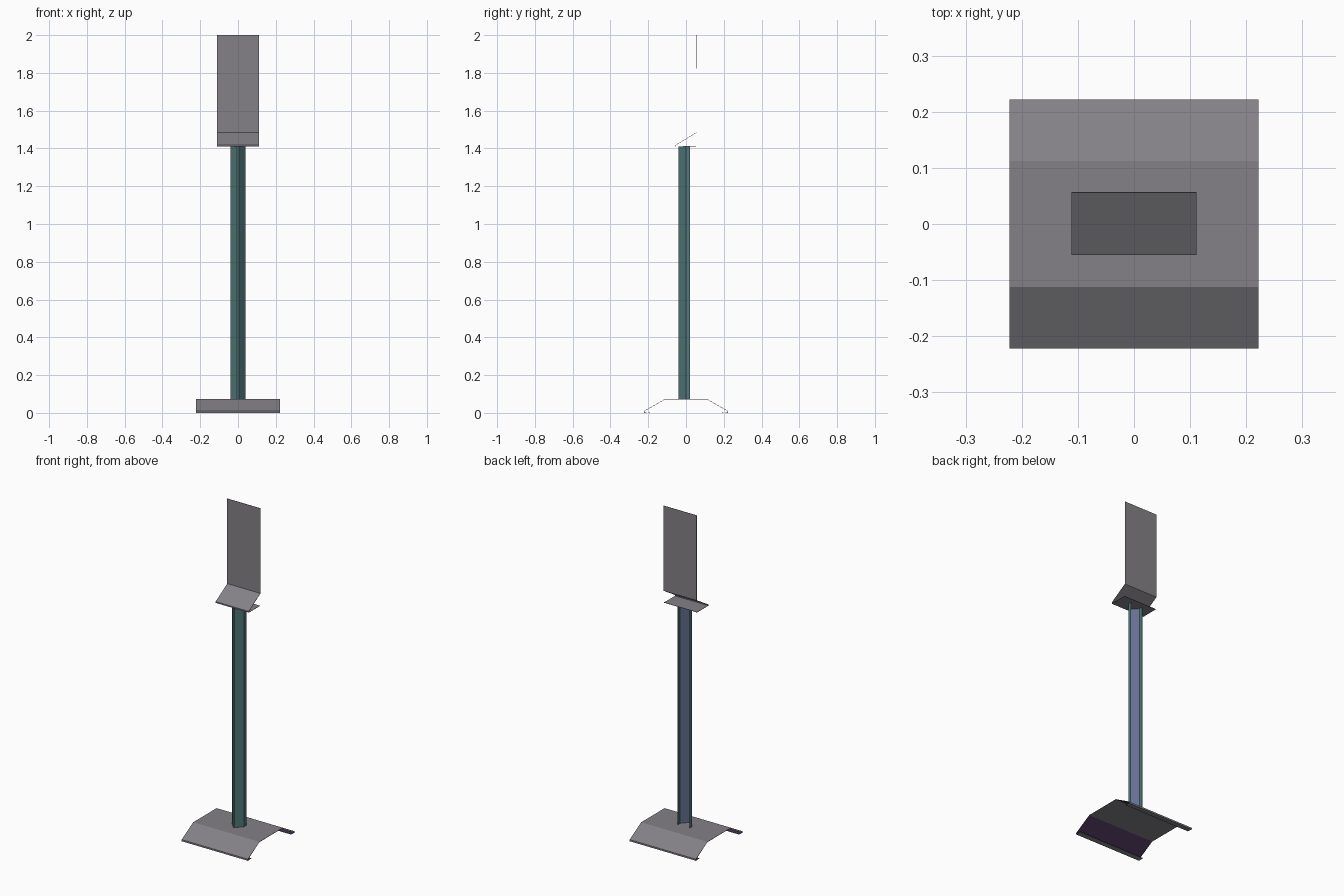
import bpy

if "Cube" in bpy.data.objects:
    bpy.data.objects.remove(bpy.data.objects["Cube"])


def material(name, rgb):
    m = bpy.data.materials.new(name)
    m.diffuse_color = (*rgb, 1)
    m.use_nodes = True
    m.node_tree.nodes["Principled BSDF"].inputs["Base Color"].default_value = m.diffuse_color
    return m


grey = material("grey_steel", (0.23, 0.22, 0.24))
purple = material("purple_inside", (0.075, 0.035, 0.11))
teal = material("teal_paint", (0.085, 0.19, 0.195))
slate = material("slate_inside", (0.13, 0.16, 0.28))


def folded_sheet(name, profile, place, span, outer, inner, tinted, flip=False):
    """Sweep a folded profile along a straight span as a thin sheet.
    Segments listed in tinted get the inner colour on the hidden side."""
    n = len(profile)
    verts = [place(p, s) for s in span for p in profile]
    faces = []
    for i in range(n - 1):
        f = (i, i + 1, n + i + 1, n + i)
        faces.append(f[::-1] if flip else f)
    me = bpy.data.meshes.new(name)
    me.from_pydata(verts, [], faces)
    for m in (outer, outer, outer, inner):
        me.materials.append(m)
    for i, poly in enumerate(me.polygons):
        poly.material_index = 1 if i in tinted else 0
    ob = bpy.data.objects.new(name, me)
    bpy.context.collection.objects.link(ob)
    mod = ob.modifiers.new("thickness", "SOLIDIFY")
    mod.thickness = 0.002
    mod.offset = -1
    mod.material_offset = 2
    return ob


def across(p, x):
    return (x, p[0], p[1])


def upright(p, z):
    return (p[0], p[1], z)


# Base: flat top, sloping sides, small turned-in lips
half = [(-0.19, 0.002), (-0.222, 0.0), (-0.222, 0.01), (-0.112, 0.073)]
base = half + [(-y, z) for y, z in reversed(half)]
folded_sheet("base", base, across, (-0.222, 0.222), grey, purple,
             {0, 2, 4, 6}, flip=True)

# Post: open angle section with a blunt nose and straight end flanges
side = [(-0.04, 0.022), (-0.04, 0.0), (-0.005, -0.04)]
post = side + [(-x, y) for x, y in reversed(side)]
folded_sheet("post", post, upright, (0.072, 1.41), teal, slate, {1, 3})

# Sign holder: bottom plate, short front fold, slope and tall back panel
sign = [(0.052, 1.41), (-0.055, 1.41), (-0.055, 1.418),
        (0.055, 1.485), (0.055, 2.0)]
folded_sheet("sign_panel", sign, across, (-0.111, 0.111), grey, purple,
             set(), flip=True)
